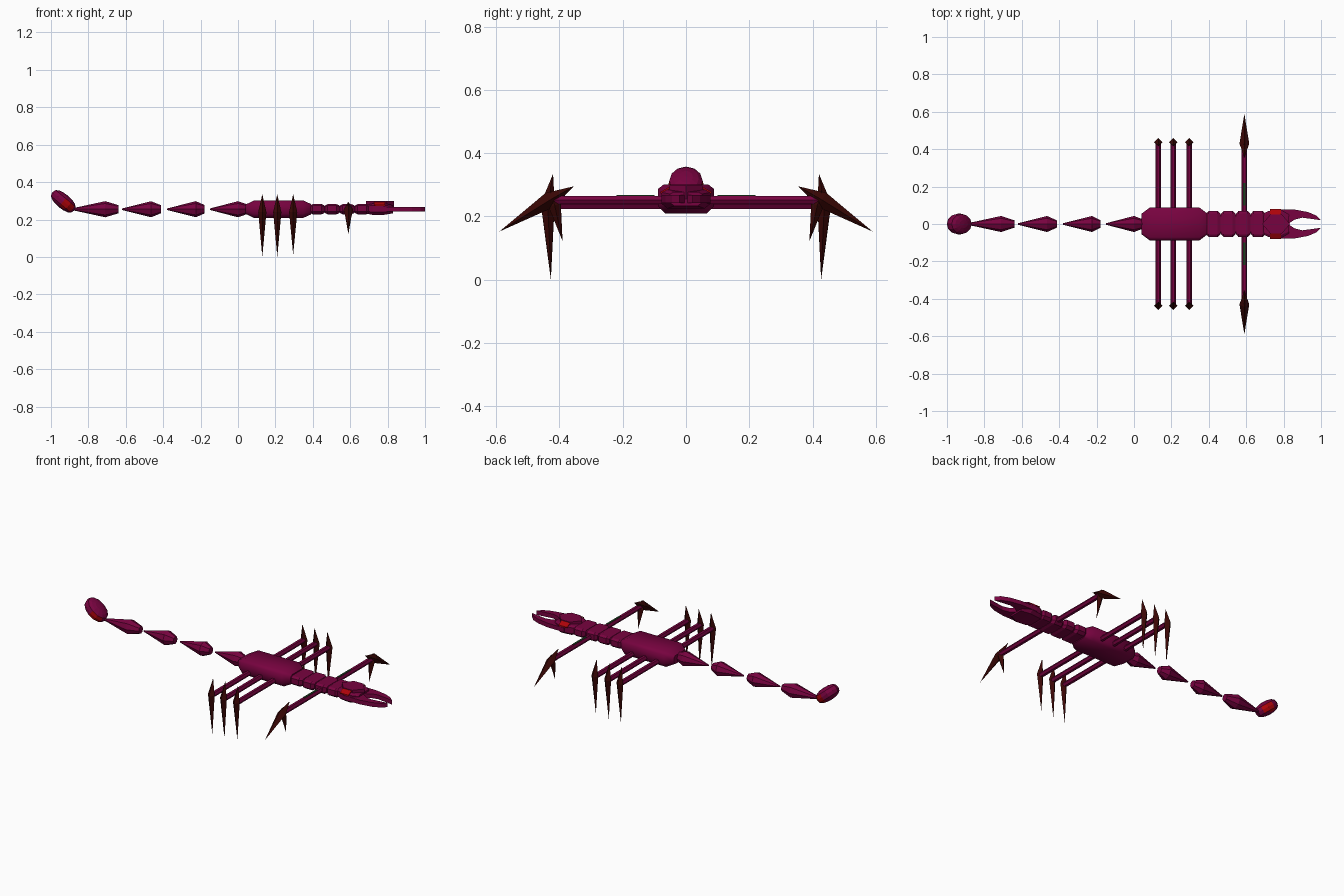
import bpy, bmesh, math
from mathutils import Vector, Matrix

if "Cube" in bpy.data.objects:
    bpy.data.objects.remove(bpy.data.objects["Cube"])


def material(name, rgb):
    m = bpy.data.materials.new(name)
    m.diffuse_color = (*rgb, 1)
    m.use_nodes = True
    m.node_tree.nodes["Principled BSDF"].inputs["Base Color"].default_value = m.diffuse_color
    return m


SHELL = material("maroon_shell", (0.185, 0.0008, 0.05))
CLAW = material("dark_brown_claw", (0.042, 0.002, 0.0015))
RED = material("red_eye", (0.42, 0.001, 0.003))
GREEN = material("dark_green_stripe", (0.012, 0.05, 0.015))
Z = 0.255  # height of the body axis


def finish(name, bm, *mats):
    bmesh.ops.recalc_face_normals(bm, faces=bm.faces[:])
    me = bpy.data.meshes.new(name)
    bm.to_mesh(me)
    bm.free()
    for m in mats:
        me.materials.append(m)
    ob = bpy.data.objects.new(name, me)
    bpy.context.collection.objects.link(ob)
    return ob


def skin(bm, rings):
    """Join equal-sized rings of points and cap both ends."""
    vs = [[bm.verts.new(p) for p in r] for r in rings]
    n = len(vs[0])
    for a, b in zip(vs, vs[1:]):
        for i in range(n):
            j = (i + 1) % n
            bm.faces.new((a[i], a[j], b[j], b[i]))
    bm.faces.new(vs[0])
    bm.faces.new(vs[-1])


def loft(name, stations, section, z=Z):
    """Sweep a (y, z) section along x; stations are (x, half_y, half_z)."""
    bm = bmesh.new()
    skin(bm, [[(x, hy * u, z + hz * v) for u, v in section] for x, hy, hz in stations])
    return finish(name, bm, SHELL)


def prism(name, pts, z0, z1, mat):
    bm = bmesh.new()
    skin(bm, [[(x, y, z) for x, y in pts] for z in (z0, z1)])
    return finish(name, bm, mat)


def spike(name, tip_a, belly, tip_b, r, sides=4):
    """Slim double-ended spike with its widest ring at the belly."""
    a, c, b = Vector(tip_a), Vector(belly), Vector(tip_b)
    d = (b - a).normalized()
    u = Vector((1, 0, 0))
    w = d.cross(u)
    bm = bmesh.new()
    ring = [bm.verts.new(c + r * (u * math.cos(t) + w * math.sin(t)))
            for t in (2 * math.pi * i / sides for i in range(sides))]
    ends = [bm.verts.new(a), bm.verts.new(b)]
    for i in range(sides):
        for e in ends:
            bm.faces.new((ring[i], ring[(i + 1) % sides], e))
    return finish(name, bm, CLAW)


def rod(name, x, z, half, r=0.015):
    bm = bmesh.new()
    angles = [math.pi / 3 * i for i in range(6)]
    skin(bm, [[(x + r * math.cos(t), y, z + r * math.sin(t)) for t in angles]
              for y in (-half, half)])
    return finish(name, bm, SHELL)


BOXY = [(1, -.5), (1, .7), (.8, 1), (-.8, 1), (-1, .7), (-1, -.5), (-.75, -1), (.75, -1)]
ROUND = [(math.cos(math.pi / 4 * i), math.sin(math.pi / 4 * i)) for i in range(8)]

# main body, softly shaded
body = loft("body", [(.04, .055, .025), (.085, .088, .046), (.35, .088, .046),
                     (.39, .058, .028)], BOXY)
bpy.context.view_layer.objects.active = body
body.select_set(True)
bpy.ops.object.shade_smooth_by_angle(angle=math.radians(50))
body.select_set(False)

# neck segments
loft("neck_core", [(.37, .05, .018), (.72, .05, .018)], BOXY)
for i in range(4):
    x = .385 + i * .08
    loft(f"neck_segment_{i + 1}", [(x, .055, .02), (x + .014, .07, .027),
                                   (x + .062, .07, .027), (x + .078, .055, .02)], BOXY)

# head with a raised hexagonal crown
loft("head", [(.68, .05, .022), (.72, .07, .03), (.78, .078, .03), (.83, .05, .022)], BOXY)
prism("head_crown", [(.685, 0), (.73, .052), (.79, .052), (.835, 0), (.79, -.052), (.73, -.052)],
      Z, .298, SHELL)

for s in (1, -1):
    side = "left" if s > 0 else "right"
    # curved pincer
    prism(f"pincer_{side}", [(.75, .02 * s), (.75, .078 * s), (.86, .077 * s), (.93, .064 * s),
                             (.975, .045 * s), (1, .02 * s), (.95, .027 * s), (.90, .034 * s),
                             (.86, .024 * s), (.83, .004 * s)], .242, .267, SHELL)
    # eye plate sloping down beside the crown
    bm = bmesh.new()
    skin(bm, [[(x, y * s, z) for y, z in ((.052, .294), (.08, .278), (.08, .272), (.052, .288))]
              for x in (.728, .785)])
    finish(f"eye_{side}", bm, RED)

    # walking claws
    for i, x in enumerate((.13, .21, .295)):
        spike(f"walking_claw_{side}_{i + 1}", (x, .42 * s, .335), (x, .437 * s, .24),
              (x, .427 * s, .012 * (i == 2)), .022)
    # front claw: long outward blade and short downward spur
    spike(f"front_blade_{side}", (.59, .355 * s, .295), (.59, .43 * s, .252),
          (.59, .59 * s, .152), .026)
    spike(f"front_spur_{side}", (.59, .43 * s, .285), (.59, .415 * s, .235),
          (.59, .39 * s, .122), .02)
    # thin stripe on the front rod
    prism(f"rod_stripe_{side}", [(.584, .10 * s), (.596, .10 * s), (.596, .22 * s),
                                 (.584, .22 * s)], .263, .267, GREEN)

# cross rods carrying the claws
for i, x in enumerate((.13, .21, .295)):
    rod(f"leg_rod_{i + 1}", x, .237, .435)
rod("front_leg_rod", .59, .252, .42)

# tail segments, pointed at the far end
for i, (tip, belly, end) in enumerate(((-.15, 0, .06), (-.38, -.225, -.178),
                                       (-.62, -.465, -.413), (-.89, -.71, -.64))):
    loft(f"tail_segment_{i + 1}", [(tip, .004, .004), (belly, .043, .043),
                                   (end, .02, .022)], ROUND)

# tilted, blocky tail bulb with red side spots
bm = bmesh.new()
bmesh.ops.create_uvsphere(bm, u_segments=12, v_segments=8, radius=1)
for f in bm.faces:
    c = f.calc_center_median()
    f.material_index = int(abs(c.y) > .6 and -.7 < c.z < .3 and c.x > -.1)
for v in bm.verts:
    v.co.z = math.copysign(abs(v.co.z) ** .7, v.co.z)
bm.transform(Matrix.Translation((-.934, 0, .297)) @ Matrix.Rotation(math.radians(40), 4, 'Y')
             @ Matrix.Diagonal((.076, .057, .039, 1)))
finish("tail_bulb", bm, SHELL, RED)
